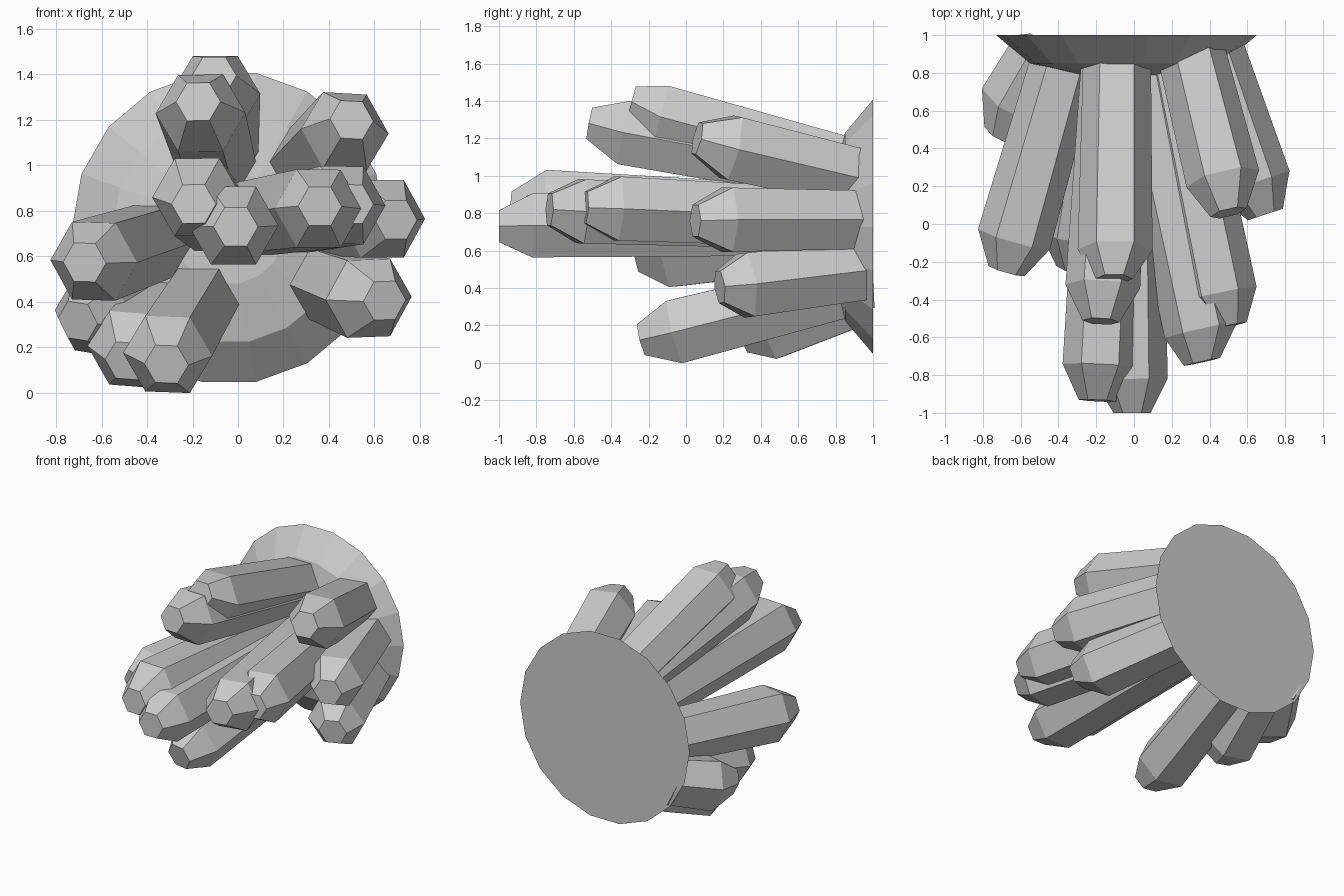
import bpy, bmesh, math
from mathutils import Vector

if "Cube" in bpy.data.objects:
    bpy.data.objects.remove(bpy.data.objects["Cube"])


def loft(name, rings):
    """Skin a list of equal-length point rings and cap both ends."""
    bm = bmesh.new()
    loops = [[bm.verts.new(p) for p in ring] for ring in rings]
    n = len(loops[0])
    for a, b in zip(loops, loops[1:]):
        for i in range(n):
            j = (i + 1) % n
            bm.faces.new((a[i], a[j], b[j], b[i]))
    bm.faces.new(loops[0])
    bm.faces.new(loops[-1])
    bmesh.ops.recalc_face_normals(bm, faces=bm.faces)
    mesh = bpy.data.meshes.new(name)
    bm.to_mesh(mesh)
    bm.free()
    obj = bpy.data.objects.new(name, mesh)
    bpy.context.collection.objects.link(obj)
    return obj


def ring(center, axis, radius, sides):
    """Regular polygon square to the axis, with one corner towards x."""
    d = Vector(axis).normalized()
    u = (Vector((1, 0, 0)) - d * d.x).normalized()
    v = d.cross(u)
    return [Vector(center) + radius * (u * math.cos(t) + v * math.sin(t))
            for t in (2 * math.pi * i / sides for i in range(sides))]


def crystal(name, root, shoulder, tip):
    """Hexagonal prism that widens slightly, then narrows to a flat tip."""
    axis = Vector(shoulder) - Vector(root)
    loft(name, [ring(root, axis, 0.18, 6),
                ring(shoulder, axis, 0.198, 6),
                ring(tip, axis, 0.098, 6)])


# Shallow faceted mound the crystals grow from, flat at the back
loft("base_mound", [ring((-0.04, y, 0.727), (0, -1, 0), r, 18)
                    for y, r in ((1.0, 0.69), (0.85, 0.51), (0.79, 0.25))])

# Crystals: root centre, shoulder centre, tip centre
crystals = {
    "centre_crystal": ((-0.03, 0.85, 0.73), (-0.02, -0.82, 0.735), (-0.01, -1.0, 0.73)),
    "centre_left_crystal": ((-0.10, 0.85, 0.78), (-0.18, -0.75, 0.86), (-0.195, -0.935, 0.83)),
    "centre_right_crystal": ((0.04, 0.85, 0.76), (0.355, -0.56, 0.81), (0.36, -0.73, 0.82)),
    "right_inner_crystal": ((0.20, 0.87, 0.77), (0.455, -0.37, 0.825), (0.50, -0.54, 0.83)),
    "right_outer_crystal": ((0.40, 0.93, 0.765), (0.635, 0.22, 0.765), (0.695, 0.05, 0.76)),
    "upper_right_crystal": ((0.30, 0.92, 0.99), (0.47, 0.24, 1.15), (0.50, 0.06, 1.20)),
    "top_front_crystal": ((-0.10, 0.85, 1.01), (-0.165, -0.33, 1.23), (-0.175, -0.515, 1.28)),
    "top_back_crystal": ((-0.09, 0.86, 1.05), (-0.10, -0.137, 1.315), (-0.105, -0.29, 1.395)),
    "left_crystal": ((-0.36, 0.88, 0.67), (-0.635, -0.08, 0.578), (-0.675, -0.25, 0.573)),
    "lower_right_crystal": ((0.38, 0.94, 0.49), (0.575, 0.32, 0.415), (0.645, 0.18, 0.405)),
    "bottom_front_crystal": ((-0.17, 0.86, 0.40), (-0.31, -0.05, 0.168), (-0.315, -0.235, 0.125)),
    "bottom_back_crystal": ((-0.36, 0.88, 0.34), (-0.47, 0.45, 0.19), (-0.49, 0.31, 0.14)),
    "lower_left_crystal": ((-0.47, 0.92, 0.43), (-0.63, 0.63, 0.335), (-0.705, 0.47, 0.315)),
}
for name, (root, shoulder, tip) in crystals.items():
    crystal(name, root, shoulder, tip)
